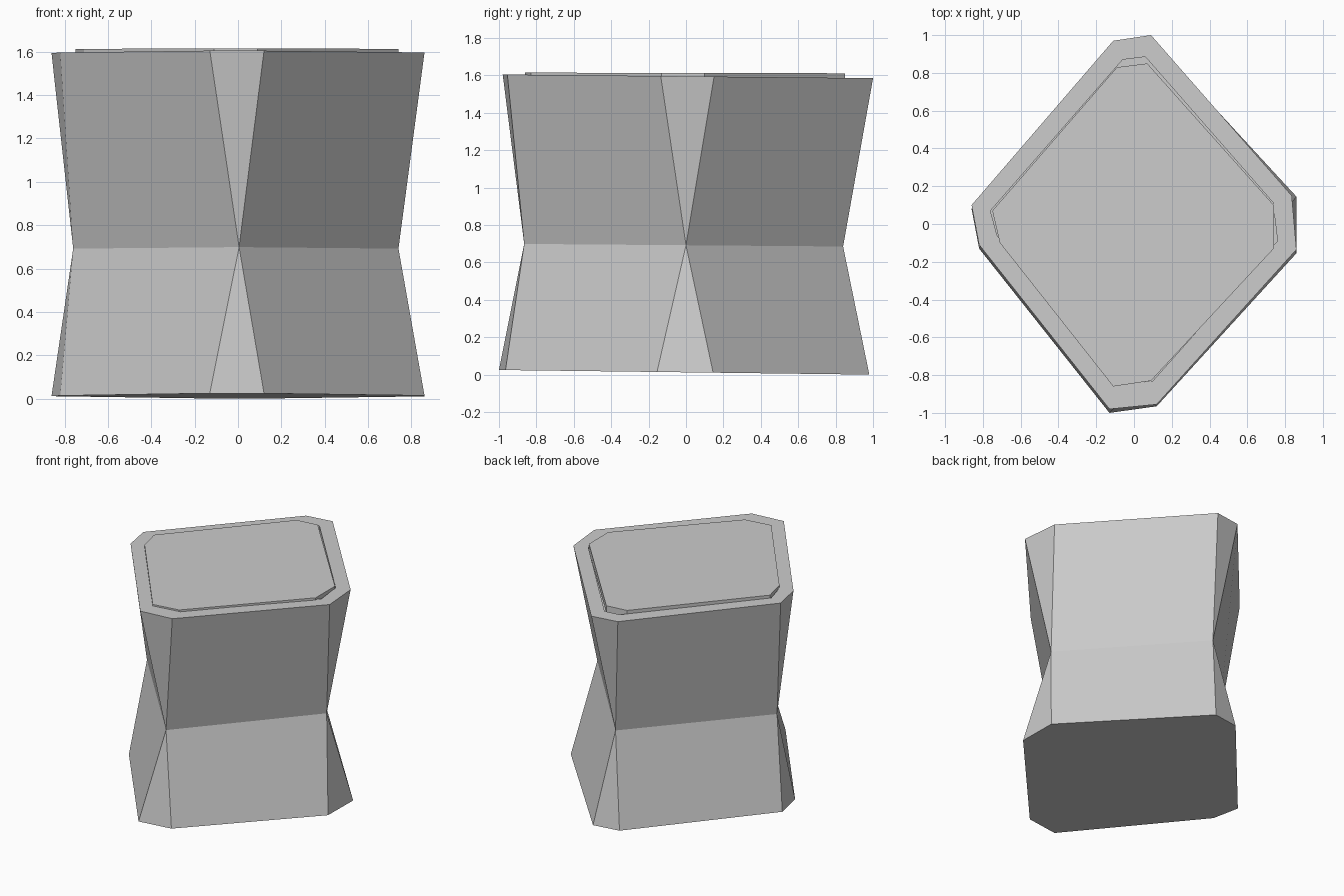
import bpy, bmesh

if "Cube" in bpy.data.objects:
    bpy.data.objects.remove(bpy.data.objects["Cube"])

# Octagon outlines, two points per corner: front, right, back, left
BOTTOM = [(-.13, -1), (.12, -.965), (.86, -.155), (.86, .145),
          (.09, .98), (-.11, .95), (-.86, .08), (-.82, -.13)]
TOP = [(-.13, -.98), (.12, -.955), (.86, -.135), (.835, .15),
       (.09, 1), (-.11, .97), (-.86, .10), (-.82, -.11)]
OPENING = [(-.10, -.855), (.10, -.83), (.76, -.09), (.735, .115),
           (.06, .885), (-.06, .87), (-.76, .07), (-.725, -.06)]
PANEL = [(-.11, -.86), (.09, -.83), (.74, -.13), (.74, .10),
         (.07, .85), (-.09, .83), (-.75, .07), (-.71, -.10)]
WAIST = [(.005, -.865), (.74, 0), (0, .84), (-.76, 0)]


def ring(bm, points, z, slope):
    """Add a slightly tilted loop of vertices."""
    return [bm.verts.new((x, y, z + slope * y)) for x, y in points]


def bridge(bm, lower, upper):
    n = len(lower)
    for i in range(n):
        j = (i + 1) % n
        bm.faces.new((lower[i], lower[j], upper[j], upper[i]))


def finish(bm, name):
    bmesh.ops.recalc_face_normals(bm, faces=bm.faces[:])
    mesh = bpy.data.meshes.new(name)
    bm.to_mesh(mesh)
    bm.free()
    bpy.context.collection.objects.link(bpy.data.objects.new(name, mesh))


# Body: pinched at a four-point waist, with a rim and a shallow recess on top
bm = bmesh.new()
low = ring(bm, BOTTOM, .0125, -.0125)
mid = ring(bm, WAIST, .692, -.008)
high = ring(bm, TOP, 1.595, -.01)
for end in (low, high):
    for i in range(4):
        j = (i + 1) % 4
        bm.faces.new((end[2 * i], end[2 * i + 1], mid[i]))
        bm.faces.new((end[2 * i + 1], end[2 * j], mid[j], mid[i]))
bm.faces.new(low)
inner = ring(bm, OPENING, 1.595, -.01)
floor = ring(bm, OPENING, 1.55, -.01)
bridge(bm, high, inner)
bridge(bm, inner, floor)
bm.faces.new(floor)
finish(bm, "body")

# Top panel: thin slab standing just proud of the rim
bm = bmesh.new()
base = ring(bm, PANEL, 1.56, 0)
face = ring(bm, PANEL, 1.613, -.002)
bridge(bm, base, face)
bm.faces.new(base)
bm.faces.new(face)
finish(bm, "top_panel")
